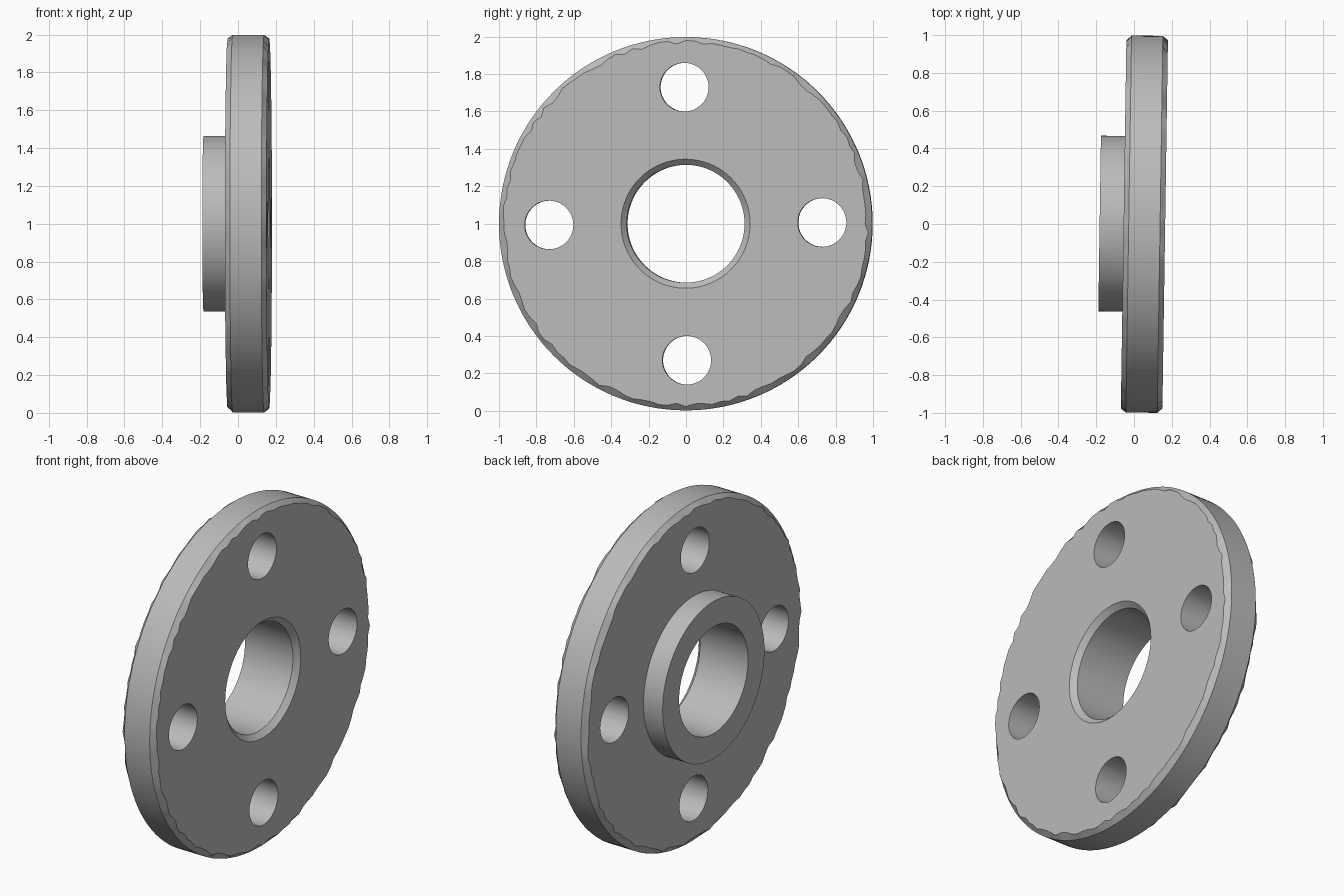
import bpy, bmesh, math, random
from mathutils import Matrix

if "Cube" in bpy.data.objects:
    bpy.data.objects.remove(bpy.data.objects["Cube"])

random.seed(4)
N = 128
TILT = Matrix.Translation((0, 0, 1)) @ Matrix.Rotation(-0.015, 4, 'Z')

steel = bpy.data.materials.new("plain grey metal")
steel.diffuse_color = (0.5, 0.5, 0.5, 1)
steel.use_nodes = True
steel.node_tree.nodes["Principled BSDF"].inputs["Base Color"].default_value = steel.diffuse_color


def revolve(name, profile, worn=()):
    """Closed ring around the x axis; profile is (x, radius), worn rows get a ragged radius."""
    bm = bmesh.new()
    rings = []
    for i, (x, r) in enumerate(profile):
        ring = []
        for k in range(N):
            a = 2 * math.pi * k / N
            rr = r + (random.uniform(-0.012, 0.008) if i in worn else 0)
            ring.append(bm.verts.new((x, rr * math.cos(a), rr * math.sin(a))))
        rings.append(ring)
    for i in range(len(rings)):
        p, q = rings[i], rings[(i + 1) % len(rings)]
        for k in range(N):
            j = (k + 1) % N
            bm.faces.new((p[k], p[j], q[j], q[k]))
    bmesh.ops.recalc_face_normals(bm, faces=bm.faces)
    return make(name, bm)


def make(name, bm):
    me = bpy.data.meshes.new(name)
    bm.to_mesh(me)
    bm.free()
    me.materials.append(steel)
    ob = bpy.data.objects.new(name, me)
    ob.matrix_world = TILT
    bpy.context.collection.objects.link(ob)
    return ob


# Flange disc with raised hub, bore and bevelled rims in one profile
flange = revolve("flange_with_hub", [
    (-0.182, 0.315), (-0.182, 0.465), (-0.055, 0.465),
    (-0.055, 0.972), (-0.028, 0.998), (0.138, 0.998),
    (0.165, 0.972), (0.165, 0.345), (0.135, 0.315)], worn=(3, 6))

# Four bolt holes
bm = bmesh.new()
for k in range(4):
    a = k * math.pi / 2 + 0.009
    m = (Matrix.Translation((0.05, 0.73 * math.cos(a), 0.73 * math.sin(a)))
         @ Matrix.Rotation(math.pi / 2, 4, 'Y'))
    bmesh.ops.create_cone(bm, cap_ends=True, segments=48, radius1=0.13,
                          radius2=0.13, depth=0.6, matrix=m)
cutter = make("bolt_hole_cutter", bm)
cutter.hide_render = True

bpy.context.view_layer.objects.active = flange
flange.select_set(True)
mod = flange.modifiers.new("bolt_holes", 'BOOLEAN')
mod.operation = 'DIFFERENCE'
mod.solver = 'EXACT'
mod.object = cutter
bpy.ops.object.modifier_apply(modifier=mod.name)
bpy.data.objects.remove(cutter)

bpy.ops.object.shade_smooth_by_angle(angle=math.radians(25))
